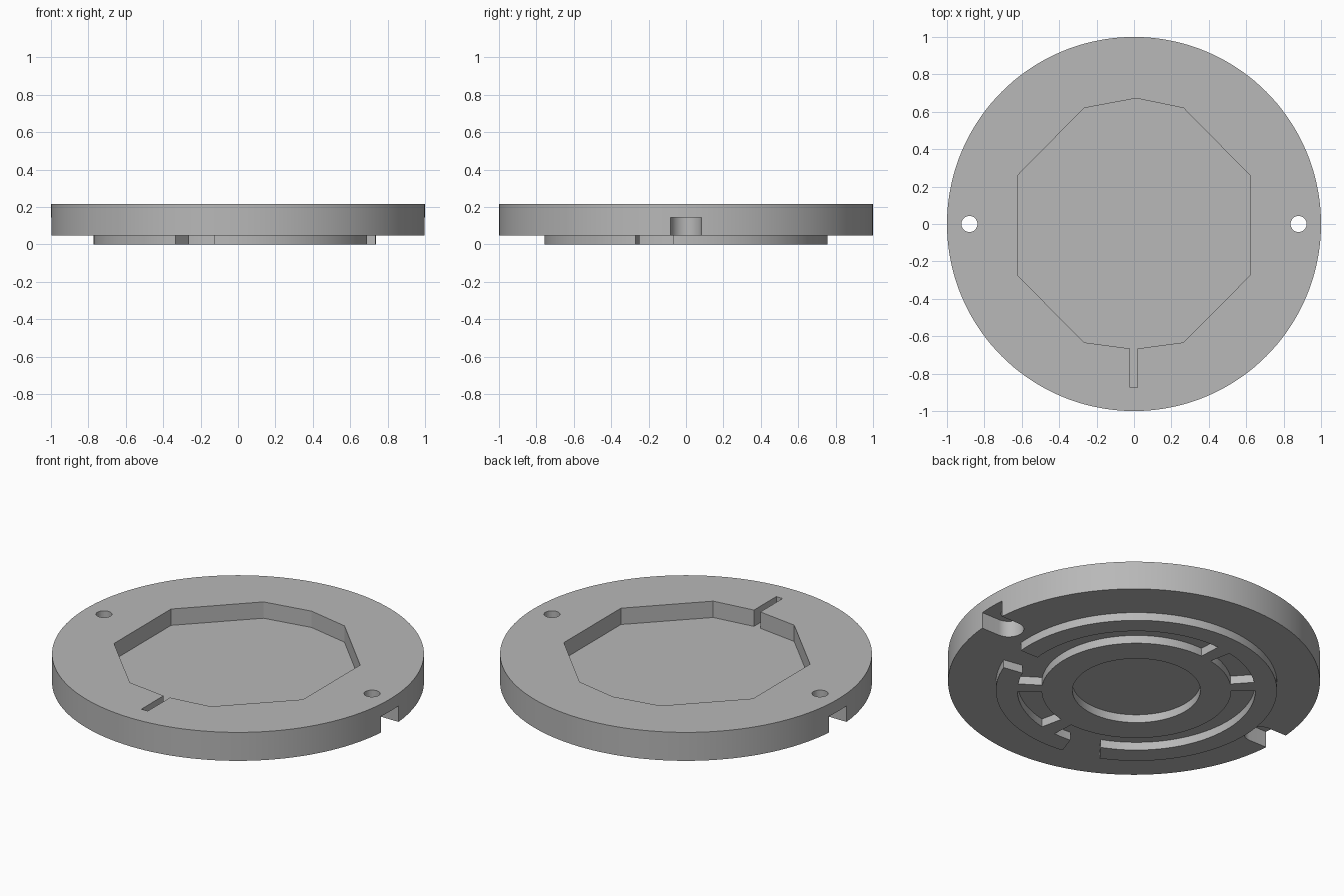
import bpy, bmesh
from math import sin, cos, radians

if "Cube" in bpy.data.objects:
    bpy.data.objects.remove(bpy.data.objects["Cube"], do_unlink=True)

CX = -0.017                      # mount ring sits slightly off centre
BASE, TOP = 0.048, 0.217         # underside and top of the main disc

grey = bpy.data.materials.new("plain grey")
grey.use_nodes = True
GREY = (0.48, 0.48, 0.48, 1)
grey.diffuse_color = GREY
grey.node_tree.nodes["Principled BSDF"].inputs["Base Color"].default_value = GREY


def prism(name, pts, z0, z1):
    """Extrude a closed outline from z0 to z1."""
    bm = bmesh.new()
    face = bm.faces.new([bm.verts.new((x, y, z0)) for x, y in pts])
    top = bmesh.ops.extrude_face_region(bm, geom=[face])["geom"]
    bmesh.ops.translate(bm, vec=(0, 0, z1 - z0),
                        verts=[v for v in top if isinstance(v, bmesh.types.BMVert)])
    bmesh.ops.recalc_face_normals(bm, faces=bm.faces)
    mesh = bpy.data.meshes.new(name)
    bm.to_mesh(mesh)
    bm.free()
    mesh.materials.append(grey)
    ob = bpy.data.objects.new(name, mesh)
    bpy.context.collection.objects.link(ob)
    return ob


def arc(r, a0, a1, n, cx=0.0):
    return [(cx + r * cos(radians(a0 + (a1 - a0) * i / n)),
             r * sin(radians(a0 + (a1 - a0) * i / n))) for i in range(n + 1)]


def circle(r, n, cx=0.0):
    return arc(r, 0, 360, n, cx)[:-1]


def sector(r0, r1, a0, a1, cx):
    n = max(4, round((a1 - a0) / 3))
    return arc(r1, a0, a1, n, cx) + arc(r0, a1, a0, n, cx)


def combine(ob, other, operation):
    """Apply a boolean and remove the helper."""
    other.hide_render = True
    mod = ob.modifiers.new("combine", "BOOLEAN")
    mod.operation, mod.object, mod.solver = operation, other, "EXACT"
    bpy.context.view_layer.objects.active = ob
    bpy.ops.object.modifier_apply(modifier=mod.name)
    bpy.data.objects.remove(other, do_unlink=True)


# Mount ring under the disc, with centre recess
ring = prism("mount_ring", circle(0.756, 120, CX), 0, 0.07)
combine(ring, prism("recess_cutter", circle(0.344, 96, CX), -0.05, 0.1), "DIFFERENCE")

# Four curved grooves, separated by narrow bridges
for a0, a1 in ((-33.5, 93.3), (101.5, 132), (140.5, 273.5), (282.5, 319)):
    combine(ring, prism("groove_cutter", sector(0.51, 0.64, a0, a1, CX), -0.05, 0.1),
            "DIFFERENCE")

# Two entry gaps through the outer rim
for gap in (((0.55, -0.243), (0.83, -0.29), (0.85, -0.07), (0.60, -0.07)),
            ((-0.226, -0.568), (-0.37, -0.753), (-0.14, -0.835), (-0.055, -0.595))):
    combine(ring, prism("gap_cutter", [(x + CX, y) for x, y in gap], -0.05, 0.1),
            "DIFFERENCE")

# Main disc joined with the ring
body = prism("mount_disc", circle(1.0, 144), BASE, TOP)
combine(body, ring, "UNION")

# Ten-sided pocket with a key slot at the front
pocket = [(0.0, 0.672), (-0.267, 0.62), (-0.622, 0.26), (-0.622, -0.275),
          (-0.267, -0.633), (-0.022, -0.666), (-0.022, -0.875), (0.02, -0.875),
          (0.02, -0.666), (0.265, -0.633), (0.62, -0.275), (0.62, 0.26), (0.265, 0.62)]
pocket[0] = (0.012, 0.672)
combine(body, prism("pocket_cutter", pocket, 0.12, 0.3), "DIFFERENCE")

# Round-ended side notches from below, with a screw hole above each
for s in (1, -1):
    notch = [(s * x, y) for x, y in
             arc(0.082, 90, 270, 24, 0.88) + [(1.1, -0.082), (1.1, 0.082)]]
    combine(body, prism("notch_cutter", notch, -0.05, 0.144), "DIFFERENCE")
    combine(body, prism("hole_cutter", circle(0.043, 32, s * 0.88), 0.1, 0.3),
            "DIFFERENCE")

# Smooth round walls, sharp edges
bpy.ops.object.select_all(action="DESELECT")
body.select_set(True)
bpy.context.view_layer.objects.active = body
bpy.ops.object.shade_smooth_by_angle(angle=radians(9))
